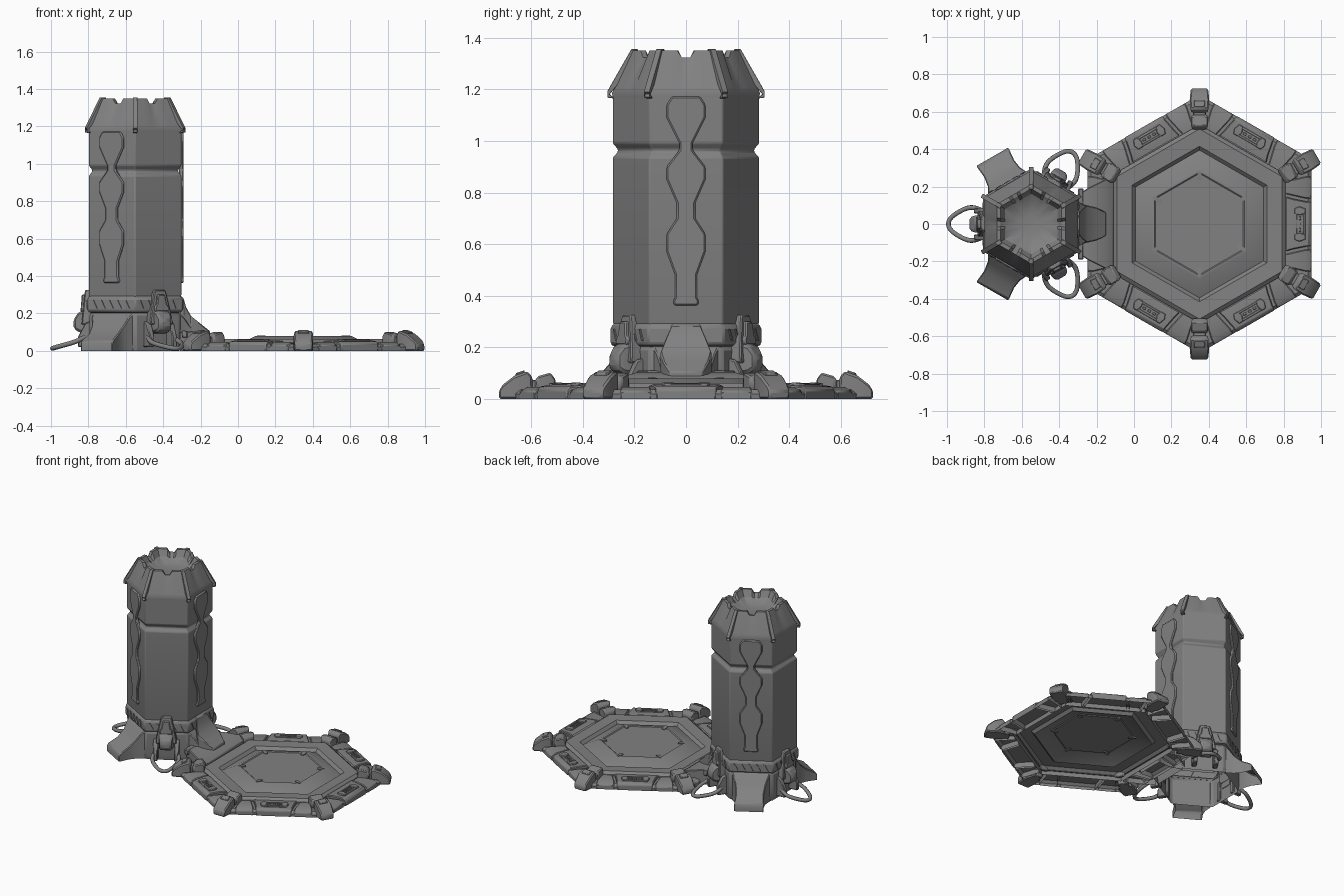
import bpy, bmesh, math
from mathutils import Vector, Matrix

if "Cube" in bpy.data.objects:
    bpy.data.objects.remove(bpy.data.objects["Cube"])

TOWER = Vector((-0.55, 0, 0))
PAD = Vector((0.35, 0, 0))

metal = bpy.data.materials.new("grey metal")
metal.diffuse_color = (0.22, 0.22, 0.22, 1)
metal.use_nodes = True
metal.node_tree.nodes["Principled BSDF"].inputs["Base Color"].default_value = metal.diffuse_color


def finish(name, bm, bevel=0.0, segments=1, up=False):
    bmesh.ops.remove_doubles(bm, verts=bm.verts, dist=1e-5)
    bmesh.ops.recalc_face_normals(bm, faces=bm.faces)
    if up and sum(f.normal.z * f.calc_area() for f in bm.faces) < 0:
        bmesh.ops.reverse_faces(bm, faces=bm.faces)
    mesh = bpy.data.meshes.new(name)
    bm.to_mesh(mesh)
    bm.free()
    ob = bpy.data.objects.new(name, mesh)
    bpy.context.collection.objects.link(ob)
    mesh.materials.append(metal)
    if bevel:
        mod = ob.modifiers.new("bevel", 'BEVEL')
        mod.width, mod.segments, mod.limit_method = bevel, segments, 'ANGLE'
    bpy.ops.object.select_all(action='DESELECT')
    ob.select_set(True)
    bpy.context.view_layer.objects.active = ob
    bpy.ops.object.shade_smooth_by_angle(angle=math.radians(28))
    return ob


def bridge(bm, rings, caps=(True, True), skip=()):
    for a, b in zip(rings, rings[1:]):
        n = len(a)
        for i in range(n):
            if i not in skip:
                bm.faces.new((a[i], a[(i + 1) % n], b[(i + 1) % n], b[i]))
    for use, ring in zip(caps, (rings[0], rings[-1])):
        if use:
            bm.faces.new(ring)


def hex_points(apothem, z, splits, drop):
    """Hexagon with flats toward +x; each side is split, notch points drop."""
    out = []
    half = apothem * math.tan(math.pi / 6)
    for k in range(6):
        rot = Matrix.Rotation(math.radians(60 * k), 3, 'Z')
        for s in splits:
            out.append(rot @ Vector((apothem, s * half, z - (drop if abs(s) < 0.2 else 0))))
    return out


def hex_loft(name, centre, profile, splits=(-1,), caps=(False, True), bevel=0.0, segments=1, up=False):
    bm = bmesh.new()
    rings = []
    for p in profile:
        drop = p[2] if len(p) > 2 else 0
        rings.append([bm.verts.new(v + centre) for v in hex_points(p[0], p[1], splits, drop)])
    bridge(bm, rings, caps)
    return finish(name, bm, bevel, segments, up)


def polar(centre, angle):
    return Matrix.Translation(centre) @ Matrix.Rotation(math.radians(angle), 4, 'Z')


def strip(name, centre, angle, sections, off=0.0, bevel=0.005, hollow=False):
    """Loft outward through rectangular sections (radius, low, high, half width)."""
    bm = bmesh.new()
    m = polar(centre, angle)
    rings = [[bm.verts.new(m @ Vector((r, off + t, z)))
              for t, z in ((-w, lo), (w, lo), (w, hi), (-w, hi))]
             for r, lo, hi, w in sections]
    bridge(bm, rings, (not hollow, True), (0,) if hollow else ())
    return finish(name, bm, bevel, up=hollow)


def plate(name, centre, angle, half, r0, r1, lean=0.0, bevel=0.005):
    """Upright symmetrical plate; half lists (half width, z) from the top down."""
    bm = bmesh.new()
    m = polar(centre, angle)
    outline = [(w, z) for w, z in half] + [(-w, z) for w, z in reversed(half)]
    top = half[0][1]
    rings = [[bm.verts.new(m @ Vector((r + lean * (top - z), t, z))) for t, z in outline]
             for r in (r0, r1)]
    bridge(bm, rings)
    return finish(name, bm, bevel)


# Tower: body with waist groove, hollow base and collar
hex_loft("tower_body", TOWER, [(0.235, 0.26), (0.247, 0.30), (0.247, 0.935), (0.23, 0.957),
                               (0.23, 0.968), (0.247, 0.99), (0.247, 1.17)],
         caps=(False, False), bevel=0.01, segments=2)
hex_loft("tower_base", TOWER, [(0.235, 0.0), (0.243, 0.04), (0.243, 0.20), (0.23, 0.215)],
         caps=(False, False), bevel=0.012)
hex_loft("base_collar", TOWER, [(0.23, 0.20), (0.256, 0.212), (0.256, 0.28), (0.24, 0.298)],
         caps=(False, False), bevel=0.008)

# Notched tapering cap with a shallow bowl
hex_loft("tower_cap", TOWER, [(0.246, 1.165), (0.248, 1.185), (0.24, 1.21), (0.183, 1.35, 0.028),
                              (0.163, 1.35, 0.032), (0.14, 1.305, 0.008), (0.10, 1.28), (0.05, 1.27)],
         splits=(-1, -0.55, -0.32, -0.15, 0.15, 0.32, 0.55))
for k in range(6):
    strip("cap_rib", TOWER, 30 + 60 * k,
          [(0.185, 1.30, 1.355, 0.012), (0.212, 1.28, 1.355, 0.012),
           (0.306, 1.168, 1.19, 0.012), (0.28, 1.164, 1.168, 0.012)], bevel=0.003)

# Collar slanted notches
for k in range(6):
    for t in (-0.1, -0.05, 0, 0.05, 0.1):
        bm = bmesh.new()
        m = polar(TOWER, 60 * k)
        rings = [[bm.verts.new(m @ Vector((r, t + a, z))) for a, z in
                  ((-0.016, 0.272), (-0.008, 0.272), (0.016, 0.225), (0.004, 0.225))]
                 for r in (0.25, 0.261)]
        bridge(bm, rings)
        finish("collar_tread", bm)

# Wavy panels on alternate faces, and hollow flared feet under them
WAVE = [(0.055, 1.172), (0.075, 1.14), (0.075, 1.09), (0.025, 0.99), (0.025, 0.965),
        (0.075, 0.90), (0.075, 0.85), (0.036, 0.76), (0.036, 0.70), (0.075, 0.64),
        (0.075, 0.57), (0.042, 0.48), (0.042, 0.395), (0.05, 0.38), (0.046, 0.362)]
for a in (0, 120, 240):
    plate("wavy_panel", TOWER, a, WAVE, 0.235, 0.259, bevel=0.006)
    strip("flared_foot", TOWER, a,
          [(0.24, 0.0, 0.20, 0.125), (0.26, 0.0, 0.18, 0.115), (0.29, 0.0, 0.135, 0.10),
           (0.34, 0.0, 0.09, 0.092), (0.405, 0.0, 0.055, 0.098), (0.415, 0.0, 0.035, 0.098)],
          hollow=True)

# Clamps, legs and ground loops on the other faces
for a in (60, 180, 300):
    plate("clamp_fin", TOWER, a, [(0.032, 0.325), (0.04, 0.30), (0.068, 0.17), (0.068, 0.14)],
          0.22, 0.268, lean=0.1)
    plate("clamp_face", TOWER, a, [(0.022, 0.30), (0.03, 0.25), (0.042, 0.235), (0.042, 0.21)],
          0.25, 0.285, lean=0.08)
    strip("clamp_knob", TOWER, a, [(0.24, 0.09, 0.225, 0.05), (0.30, 0.10, 0.21, 0.045),
                                   (0.33, 0.12, 0.165, 0.035)], bevel=0.012)
    for s in (-1, 1):
        strip("clamp_leg", TOWER, a, [(0.23, 0.02, 0.16, 0.016), (0.265, 0.02, 0.15, 0.016),
                                      (0.305, 0.02, 0.075, 0.014)], off=s * 0.07)
    curve = bpy.data.curves.new("ground_loop", 'CURVE')
    curve.dimensions = '3D'
    curve.bevel_depth, curve.bevel_resolution, curve.resolution_u = 0.013, 2, 6
    sp = curve.splines.new('NURBS')
    path = [(0.26, 0.07, 0.08), (0.295, 0.088, 0.058), (0.345, 0.088, 0.04), (0.42, 0.045, 0.02),
            (0.442, 0.015, 0.013)]
    path += [(r, -t, z) for r, t, z in reversed(path)]
    sp.points.add(len(path) - 1)
    for p, (r, t, z) in zip(sp.points, path):
        p.co = (r, t, z, 1)
    sp.use_endpoint_u = True
    sp.order_u = 3
    loop = bpy.data.objects.new("ground_loop", curve)
    loop.matrix_world = polar(TOWER, a)
    curve.materials.append(metal)
    bpy.context.collection.objects.link(loop)

# Connector between tower and pad, with a curved shield above it
strip("connector_deck", TOWER, 0, [(0.24, 0.0, 0.10, 0.15), (0.30, 0.0, 0.105, 0.19),
                                   (0.40, 0.0, 0.09, 0.24), (0.44, 0.0, 0.062, 0.25)], hollow=True)
strip("connector_ledge", TOWER, 0, [(0.25, 0.07, 0.112, 0.19), (0.28, 0.07, 0.105, 0.19)])
strip("front_shield", TOWER, 0, [(0.24, 0.09, 0.295, 0.055), (0.258, 0.09, 0.285, 0.058),
                                 (0.272, 0.09, 0.235, 0.08), (0.30, 0.09, 0.185, 0.10),
                                 (0.35, 0.08, 0.145, 0.088), (0.40, 0.07, 0.105, 0.062)])

# Landing pad: one sheet with outer ring, groove and raised middle
hex_loft("pad_deck", PAD, [(0.46, 0.005), (0.46, 0.045), (0.44, 0.062), (0.36, 0.058), (0.342, 0.038),
                           (0.255, 0.08), (0.24, 0.08), (0.234, 0.075)], up=True)
hex_loft("pad_rim", PAD, [(0.595, 0.0), (0.598, 0.02), (0.58, 0.036), (0.45, 0.036)],
         caps=(False, False), up=True)
# Small wedges at the corners of the raised middle
for k in range(6):
    strip("deck_wedge", PAD, 30 + 60 * k, [(0.235, 0.07, 0.08, 0.010), (0.262, 0.07, 0.083, 0.013),
                                           (0.285, 0.07, 0.083, 0.005)], bevel=0)

# Rim blocks on every side
for k in range(6):
    a = 60 * k
    strip("rim_block", PAD, a, [(0.465, 0.0, 0.052, 0.145), (0.50, 0.0, 0.056, 0.135),
                                (0.585, 0.0, 0.05, 0.118), (0.60, 0.0, 0.035, 0.115)], hollow=True)
    for s in (-1, 1):
        strip("rim_flank", PAD, a, [(0.465, 0.0, 0.044, 0.035), (0.565, 0.0, 0.046, 0.058),
                                    (0.598, 0.0, 0.03, 0.06)], off=s * 0.195, hollow=True)
        strip("emblem_end", PAD, a, [(0.508, 0.05, 0.062, 0.014), (0.535, 0.05, 0.064, 0.024),
                                     (0.568, 0.048, 0.06, 0.012)], off=s * 0.07, bevel=0.003)
    strip("emblem_bar_outer", PAD, a, [(0.553, 0.045, 0.06, 0.065), (0.567, 0.045, 0.058, 0.065)], bevel=0.002)
    strip("emblem_bar_inner", PAD, a, [(0.51, 0.05, 0.062, 0.065), (0.522, 0.05, 0.062, 0.065)], bevel=0.002)
    for t in (-0.03, 0, 0.03):
        strip("emblem_stud", PAD, a, [(0.531, 0.05, 0.061, 0.009), (0.544, 0.05, 0.061, 0.009)],
              off=t, bevel=0.002)

    # Corner claws: hinge, inner lug and rounded toe
    c = a + 30
    strip("claw_lug", PAD, c, [(0.505, 0.03, 0.075, 0.036), (0.525, 0.03, 0.102, 0.046),
                               (0.575, 0.03, 0.088, 0.046), (0.585, 0.03, 0.07, 0.04)], bevel=0.007)
    strip("claw_hinge", PAD, c, [(0.56, 0.0, 0.07, 0.034), (0.63, 0.0, 0.08, 0.034)])
    strip("claw_toe", PAD, c, [(0.595, 0.0, 0.085, 0.042), (0.615, 0.0, 0.108, 0.048),
                               (0.665, 0.0, 0.09, 0.052), (0.71, 0.0, 0.055, 0.048),
                               (0.725, 0.0, 0.03, 0.044)], bevel=0.007)
    strip("claw_inset", PAD, c, [(0.625, 0.09, 0.112, 0.028), (0.66, 0.08, 0.1, 0.03)], bevel=0.003)
